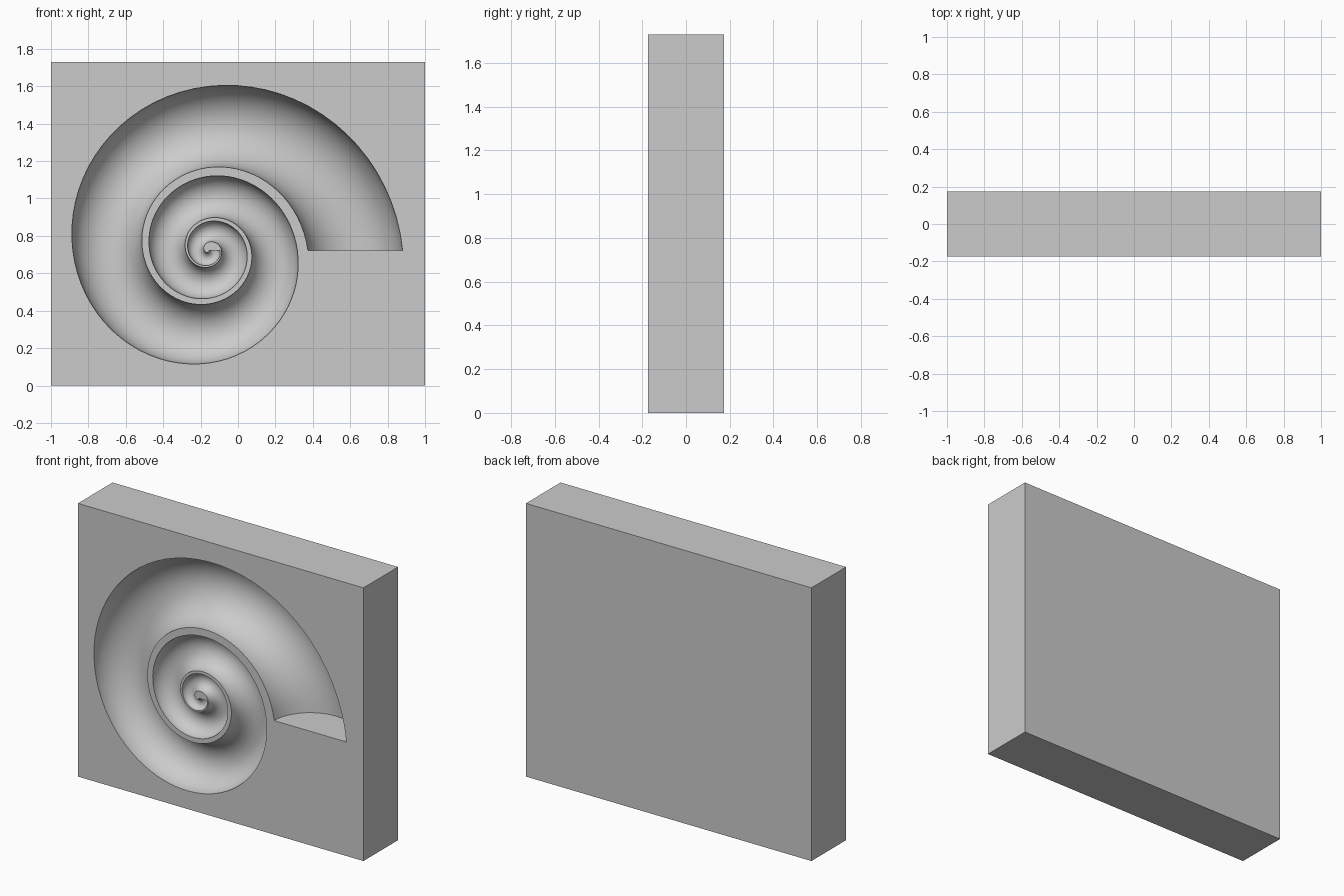
import bpy, bmesh
from math import sin, cos, pi

cube = bpy.data.objects.get("Cube")
if cube:
    bpy.data.objects.remove(cube)

W, D, H = 2.0, 0.346, 1.73          # slab size
CX, CZ = -0.16, 0.722               # spiral centre
TURNS, STEPS, SIDES = 3, 72, 48     # steps per turn, sides of the groove section
# outer groove radius at every quarter turn, winding inwards
RADII = [1.04, .877, .723, .602, .477, .396, .313, .256, .207, .154,
         .107, .08, .064, .039, .018, .009, .004, .002]
WALL = 1.12                         # ridge between neighbouring whorls


def outer_radius(turn):
    """Smooth interpolation through the quarter-turn radii."""
    q = turn * 4
    i = min(int(q), len(RADII) - 2)
    f = q - i
    b, c = RADII[i], RADII[i + 1]
    a = RADII[i - 1] if i else 2 * b - c
    d = RADII[min(i + 2, len(RADII) - 1)]
    return b + f / 2 * (c - a + f * (2*a - 5*b + 4*c - d + f * (3*(b - c) + d - a)))


def finish(name, bm):
    bmesh.ops.recalc_face_normals(bm, faces=bm.faces[:])
    mesh = bpy.data.meshes.new(name)
    bm.to_mesh(mesh)
    bm.free()
    ob = bpy.data.objects.new(name, mesh)
    bpy.context.collection.objects.link(ob)
    return ob


# Plain slab
bm = bmesh.new()
bmesh.ops.create_cube(bm, size=1)
bmesh.ops.scale(bm, vec=(W, D, H), verts=bm.verts)
bmesh.ops.translate(bm, vec=(0, 0, H / 2), verts=bm.verts)
slab = finish("carved_slab", bm)
stone = bpy.data.materials.new("light_grey")
stone.use_nodes = True
grey = (0.6, 0.6, 0.6, 1)
stone.diffuse_color = grey
stone.node_tree.nodes["Principled BSDF"].inputs["Base Color"].default_value = grey
slab.data.materials.append(stone)

# Tapering spiral tube, centred on the front face
bm = bmesh.new()
rings = []
for s in range(TURNS * STEPS + 1):
    turn = s / STEPS
    ang = turn * 2 * pi
    out, inn = outer_radius(turn), WALL * outer_radius(turn + 1)
    mid, rad = (out + inn) / 2, (out - inn) / 2
    ring = []
    for k in range(SIDES):
        phi = (k + 0.5) / SIDES * 2 * pi
        r = mid + rad * cos(phi) / cos(pi / SIDES)
        ring.append(bm.verts.new((CX + r * cos(ang), -D / 2 + rad * sin(phi),
                                  CZ + r * sin(ang))))
    rings.append(ring)
for a, b in zip(rings, rings[1:]):
    for k in range(SIDES):
        n = (k + 1) % SIDES
        bm.faces.new((a[k], a[n], b[n], b[k]))
bm.faces.new(rings[0])
bm.faces.new(rings[-1])
cutter = finish("spiral_cutter", bm)
cutter.data.materials.append(stone)
cutter.hide_render = True

# Carve the groove, then remove the cutter
mod = slab.modifiers.new("carve", 'BOOLEAN')
mod.operation = 'DIFFERENCE'
mod.solver = 'EXACT'
mod.object = cutter
bpy.context.view_layer.objects.active = slab
bpy.ops.object.select_all(action='DESELECT')
slab.select_set(True)
bpy.ops.object.modifier_apply(modifier=mod.name)
bpy.data.objects.remove(cutter)
bpy.ops.object.shade_smooth_by_angle(angle=pi / 6)
